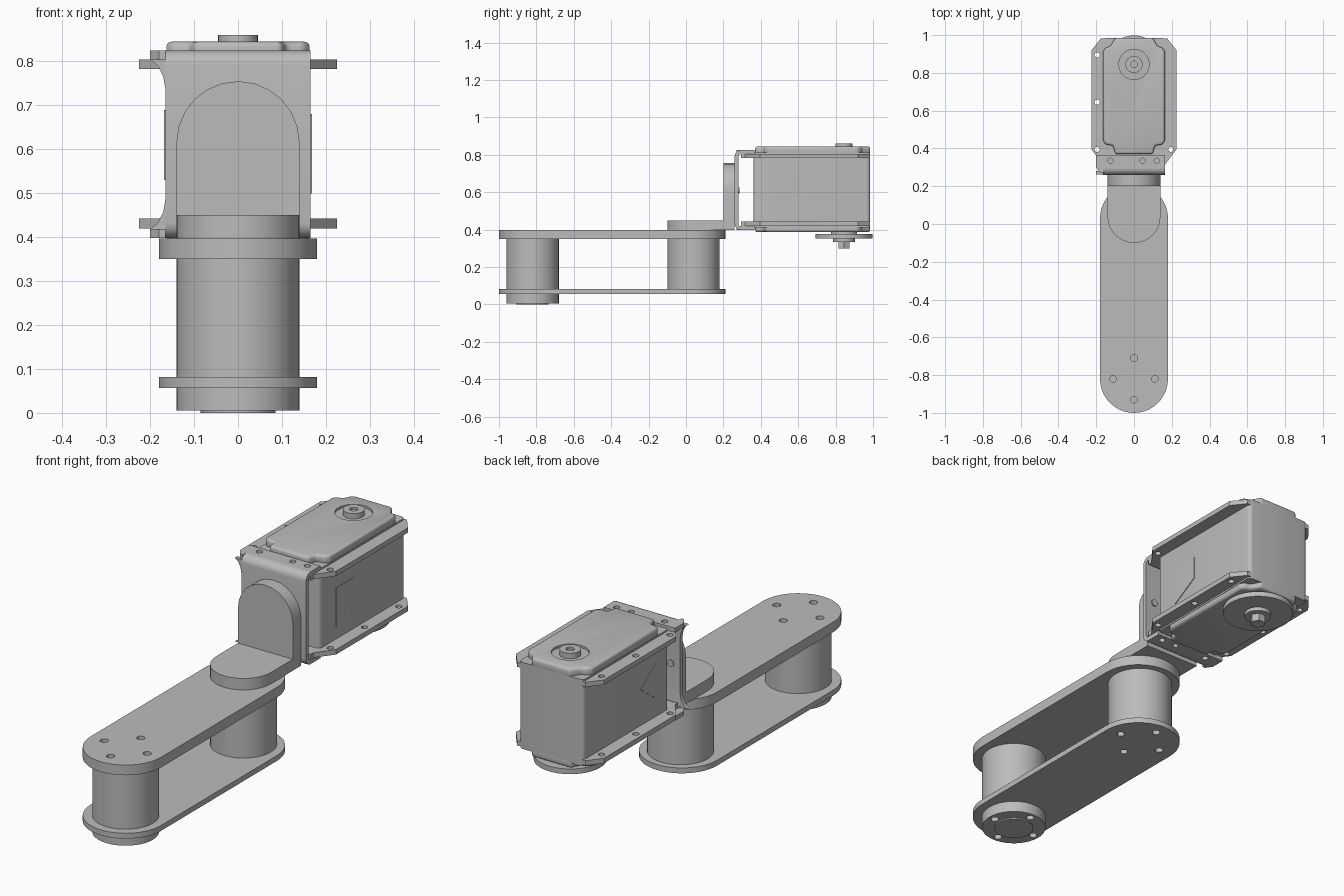
import bpy, bmesh, math
from mathutils import Matrix

if "Cube" in bpy.data.objects:
    bpy.data.objects.remove(bpy.data.objects["Cube"])

grey = bpy.data.materials.new("light_grey")
grey.use_nodes = True
grey.diffuse_color = (0.5, 0.5, 0.5, 1)
grey.node_tree.nodes["Principled BSDF"].inputs["Base Color"].default_value = (0.5, 0.5, 0.5, 1)


def arc(cx, cy, r, a0, a1, n=20):
    """Points along an arc, angles in degrees."""
    angles = [math.radians(a0 + (a1 - a0) * i / n) for i in range(n + 1)]
    return [(cx + r * math.cos(a), cy + r * math.sin(a)) for a in angles]


def circle(cx, cy, r, n=32):
    return arc(cx, cy, r, 0, 360, n)[:-1]


def ring_holes(cy, spread=0.11, r=0.018):
    return [circle(x, cy + y, r, 12) for x, y in
            ((spread, 0), (-spread, 0), (0, spread), (0, -spread))]


def activate(obj):
    bpy.ops.object.select_all(action='DESELECT')
    obj.select_set(True)
    bpy.context.view_layer.objects.active = obj


def extrude(name, outline, lo, hi, holes=(), axis='Z', bevel=0, cutter=None):
    """Extrude a flat outline with holes from lo to hi along an axis."""
    curve = bpy.data.curves.new(name, 'CURVE')
    curve.dimensions = '2D'
    curve.fill_mode = 'BOTH'
    curve.extrude = (hi - lo) / 2
    for points in [outline, *holes]:
        spline = curve.splines.new('POLY')
        spline.points.add(len(points) - 1)
        for p, (u, v) in zip(spline.points, points):
            p.co = (u, v, 0, 1)
        spline.use_cyclic_u = True
    obj = bpy.data.objects.new(name, curve)
    bpy.context.collection.objects.link(obj)
    activate(obj)
    bpy.ops.object.convert(target='MESH')
    obj = bpy.context.object
    bm = bmesh.new()
    bm.from_mesh(obj.data)
    bmesh.ops.remove_doubles(bm, verts=bm.verts, dist=0.0002)
    if not holes:
        bmesh.ops.dissolve_limit(bm, angle_limit=0.02, verts=bm.verts, edges=bm.edges)
    mid = (lo + hi) / 2
    for v in bm.verts:
        a, b, c = v.co.x, v.co.y, v.co.z + mid
        v.co = {'Z': (a, b, c), 'X': (c, a, b), 'Y': (a, c, b)}[axis]
    bmesh.ops.recalc_face_normals(bm, faces=bm.faces)
    bm.to_mesh(obj.data)
    bm.free()
    obj.data.materials.clear()
    obj.data.materials.append(grey)
    if bevel:
        mod = obj.modifiers.new("soft_edges", 'BEVEL')
        mod.width, mod.segments = bevel, 3
        mod.limit_method, mod.angle_limit = 'ANGLE', math.radians(40)
    if cutter:
        mod = obj.modifiers.new("recess", 'BOOLEAN')
        mod.operation, mod.object = 'DIFFERENCE', cutter
    activate(obj)
    if bevel or cutter:
        bpy.ops.object.convert(target='MESH')
    if cutter:
        bpy.data.objects.remove(cutter)
        activate(obj)
    bpy.ops.object.shade_smooth_by_angle(angle=math.radians(30))
    return obj


# Link arm: two rounded plates and two spacer posts
FRONT, REAR = -0.82, 0.04
link = arc(0, REAR - 0.01, 0.18, 0, 180) + arc(0, FRONT, 0.18, 180, 360)
extrude("upper_link_plate", link, 0.35, 0.397, ring_holes(FRONT))
extrude("lower_link_plate", link, 0.057, 0.082, ring_holes(REAR))
extrude("front_post", circle(0, FRONT, 0.14, 48), 0.082, 0.35)
extrude("rear_post", circle(0, REAR, 0.14, 48), 0.082, 0.35)
extrude("base_disc", circle(0, FRONT, 0.14, 48), 0.006, 0.057, ring_holes(FRONT))
extrude("base_pad", circle(0, FRONT, 0.085), 0, 0.006)

# Angle bracket joining the arm to the motor holder
foot = arc(0, REAR, 0.14, 180, 360, 16) + [(0.14, 0.26), (-0.14, 0.26)]
extrude("angle_bracket_foot", foot, 0.397, 0.45)
upright = arc(0, 0.615, 0.14, 0, 180, 12) + [(-0.14, 0.45), (0.14, 0.45)]
extrude("angle_bracket_upright", upright, 0.2, 0.26, axis='Y')

# Bent holder with a web and two flanges
B0, B1, Z0, Z1, T = 0.26, 0.365, 0.398, 0.825, 0.02
R = 0.035
web = arc(B0 + R, Z1 - R, R, 180, 90, 6)[:-1] + arc(B0 + R, Z0 + R, R, 270, 180, 6)[1:]
outer = arc(B0 + R, Z0 + R, R, 270, 180, 6) + arc(B0 + R, Z1 - R, R, 180, 90, 6)
inner = arc(B0 + R, Z1 - R, R - T, 90, 180, 6) + arc(B0 + R, Z0 + R, R - T, 180, 270, 6)
# Bends and web are one strip; the flat flanges carry the screw holes
extrude("holder_web", outer + inner, -0.165, 0.165, axis='X')
flange = [(-0.165, B0 + R), (0.165, B0 + R), (0.165, B1), (-0.2, B1), (-0.2, 0.3), (-0.18, 0.27), (-0.165, 0.27)]
flange_holes = [circle(x, 0.335, 0.014, 12) for x in (-0.125, 0.045, 0.12)]
for side, z in (("upper", Z1 - T), ("lower", Z0)):
    extrude(side + "_holder_flange", flange, z, z + T, flange_holes)
    s, edge = (1, Z1 - T) if side == "upper" else (-1, Z0 + T)
    flare = [(-0.165, edge)] + [(x, edge + s * (z2 - 0.07)) for x, z2 in
             ((-0.165, 0), (-0.17, 0.03), (-0.182, 0.055), (-0.2, 0.07))]
    extrude(side + "_holder_flare", flare[1:] + [(-0.165, edge)], B0 + 0.002, B0 + T, axis='Y')
for x in (-0.12, 0.12):
    extrude("web_rivet", circle(x, 0.61, 0.016, 12), B0 + T, B0 + T + 0.006, axis='Y')

# Motor body with four softened upright corners
W, Y0, Y1 = 0.165, 0.36, 0.985
c = 0.02
body = (arc(W - c, Y1 - c, c, 0, 90, 5) + arc(-W + c, Y1 - c, c, 90, 180, 5)
        + arc(-W + c, Y0 + c, c, 180, 270, 5) + arc(W - c, Y0 + c, c, 270, 360, 5))
extrude("motor_body", body, 0.42, 0.806)


def mounting_plate(name, z0, z1, screws):
    half = [(0.165, 0.295), (0.165, 0.315), (0.225, 0.395), (0.225, 0.92), (0.175, 0.983)]
    outline = half + [(-x, y) for x, y in reversed(half)]
    extrude(name, outline, z0, z1, [circle(x, y, 0.014, 12) for x, y in screws])


LEFT = [(0.195, y) for y in (0.395, 0.645, 0.895)]
RIGHT = [(-x, y) for x, y in LEFT]
mounting_plate("upper_mounting_plate", 0.783, 0.805, RIGHT + LEFT[:1])
mounting_plate("lower_mounting_plate", 0.42, 0.443, LEFT + RIGHT)

# Stepped motor covers with a round recess for the shaft
SHAFT = 0.845
half = [(0.1, 0.37), (0.11, 0.415), (0.15, 0.42), (0.163, 0.44),
        (0.163, 0.915), (0.15, 0.935), (0.125, 0.94), (0.1, Y1)]
cover = half + [(-x, y) for x, y in reversed(half)]
recess = extrude("recess_cutter", circle(0, SHAFT, 0.08), 0.835, 0.9)
recess.hide_render = True
extrude("upper_cover", cover, 0.8, 0.845, bevel=0.012, cutter=recess)
extrude("lower_cover", cover, 0.386, 0.43, bevel=0.012)
# Low rims around the covers
extrude("upper_cover_rim", body, 0.805, 0.812)
extrude("lower_cover_rim", body, 0.412, 0.421)

# Shaft end above, output horn and screw below
extrude("shaft_end", circle(0, SHAFT, 0.045), 0.83, 0.86, [circle(0, SHAFT, 0.018, 12)])
extrude("shaft_screw", circle(0, SHAFT, 0.018, 12), 0.83, 0.85)
extrude("horn_neck", circle(0, SHAFT, 0.07), 0.37, 0.39)
extrude("output_horn", circle(0, SHAFT, 0.153, 48), 0.352, 0.376)
extrude("horn_boss", circle(0, SHAFT, 0.058), 0.335, 0.353)
extrude("horn_screw", circle(0, SHAFT, 0.034, 6), 0.3, 0.336)

# Pointed markers on the motor sides
extrude("left_marker", [(0.48, 0.5), (0.48, 0.68), (0.61, 0.68), (0.61, 0.575)], W - 0.002, W + 0.003, axis='X')
extrude("right_marker", [(0.46, 0.53), (0.46, 0.69), (0.57, 0.61)], -W - 0.003, -W + 0.002, axis='X')
